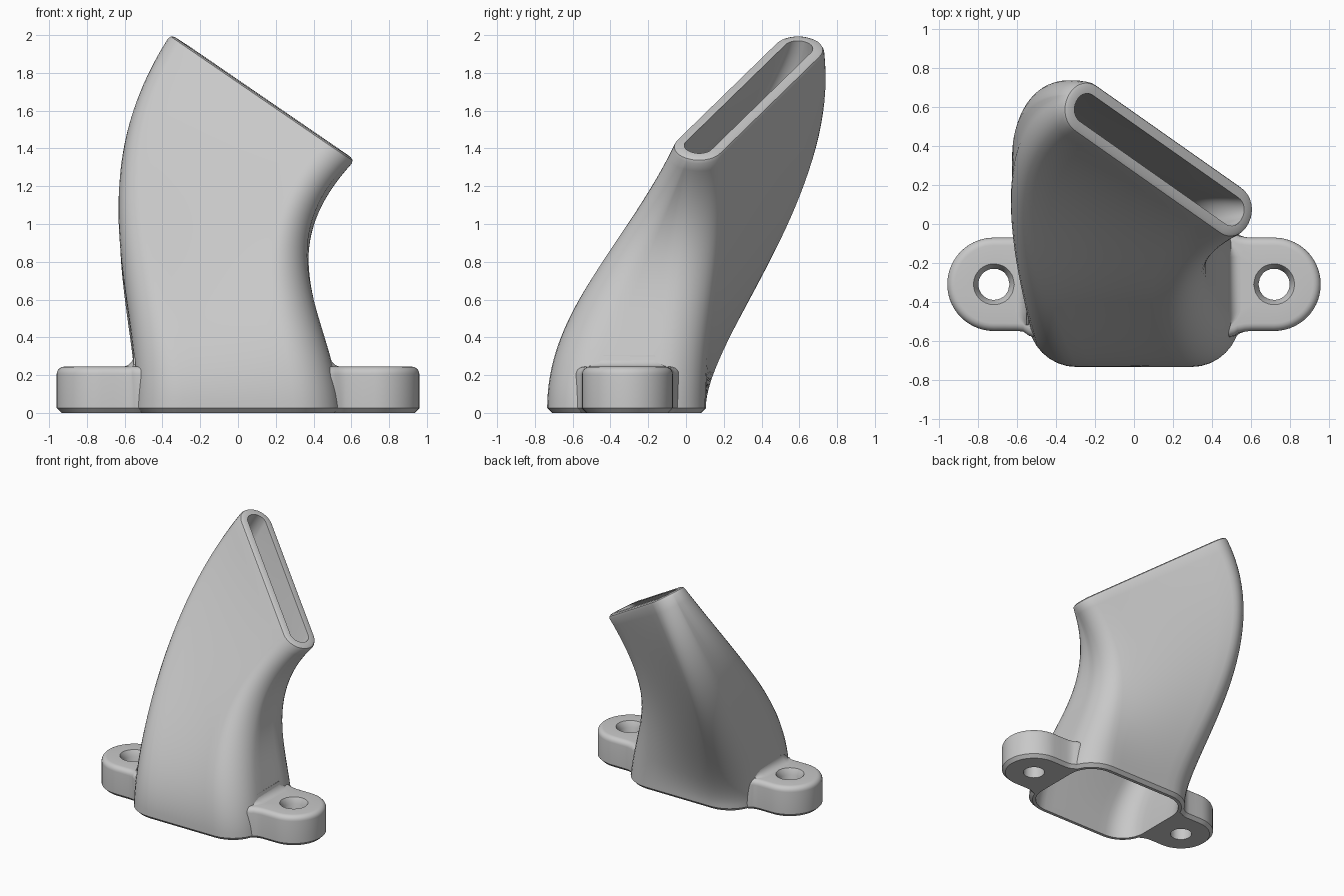
import bpy, bmesh, math
from mathutils import Vector

if "Cube" in bpy.data.objects:
    bpy.data.objects.remove(bpy.data.objects["Cube"])

grey = bpy.data.materials.new("light_grey")
grey.diffuse_color = (0.58, 0.58, 0.58, 1)
grey.use_nodes = True
grey.node_tree.nodes["Principled BSDF"].inputs["Base Color"].default_value = grey.diffuse_color


def finish(name, bm, angle=35):
    bmesh.ops.recalc_face_normals(bm, faces=bm.faces)
    me = bpy.data.meshes.new(name)
    bm.to_mesh(me)
    bm.free()
    me.materials.append(grey)
    ob = bpy.data.objects.new(name, me)
    bpy.context.collection.objects.link(ob)
    bpy.ops.object.select_all(action='DESELECT')
    ob.select_set(True)
    bpy.context.view_layer.objects.active = ob
    bpy.ops.object.shade_smooth_by_angle(angle=math.radians(angle))
    return ob


def bridge_rings(rings, closed=True):
    """Skin a sequence of equal rings; closed joins last to first, else cap."""
    bm = bmesh.new()
    vs = [[bm.verts.new(p) for p in ring] for ring in rings]
    n = len(vs[0])
    for a, b in zip(vs, vs[1:] + vs[:1] if closed else vs[1:]):
        for i in range(n):
            j = (i + 1) % n
            bm.faces.new((a[i], a[j], b[j], b[i]))
    if not closed:
        bm.faces.new(vs[0])
        bm.faces.new(vs[-1])
    return bm


def rounded_rect(a, b, r, arc=8, long=8, short=4):
    """Rounded rectangle outline with a fixed point count."""
    corners = []
    for k, (sx, sy) in enumerate([(1, 1), (-1, 1), (-1, -1), (1, -1)]):
        c = Vector((sx * (a - r), sy * (b - r)))
        corners.append([c + r * Vector((math.cos(t), math.sin(t)))
                        for t in (math.pi / 2 * (k + i / arc) for i in range(arc + 1))])
    pts = []
    for k in range(4):
        pts += corners[k]
        p, q = corners[k][-1], corners[(k + 1) % 4][0]
        n = long if k % 2 == 0 else short
        pts += [p.lerp(q, i / n) for i in range(1, n)]
    return pts


# Duct: inlet outline on the ground, slanted slot outlet
BASE_A, BASE_B, BASE_R = 0.545, 0.42, 0.25
TIP_A, TIP_B, TIP_R = 0.657, 0.138, 0.133
tip_centre = Vector((0.13, 0.331, 1.672))
tip_normal = Vector((0.56, -0.02, 0.83)).normalized()
tip_u = Vector((0.715, -0.503, -0.49)).normalized()
tip_v = tip_normal.cross(tip_u).normalized()


def base_ring(d, z):
    return [Vector((p.x, p.y - 0.315, z))
            for p in rounded_rect(BASE_A - d, BASE_B - d, BASE_R - d)]


def tip_ring(d, drop):
    return [tip_centre - tip_normal * drop + tip_u * p.x + tip_v * p.y
            for p in rounded_rect(TIP_A - d, TIP_B - d, TIP_R - d)]


LEFT_END, RIGHT_END = Vector((1.5, 0, 2.38)), Vector((1.3, 0, 1.4))


def loft(start, end, steps=36):
    """Curved paths that leave the inlet upright and meet the slot squarely."""
    rings = []
    for s in range(steps + 1):
        t = s / steps
        h01 = t * t * (3 - 2 * t)
        h10 = t * (1 - t) ** 2
        h11 = t * t * (t - 1)
        ring = []
        for p, q in zip(start, end):
            right = (1 + p.x / BASE_A) / 2
            front = (1 - (p.y + 0.315) / BASE_B) / 2
            lift = (0.97 + front) * (1 - right) + (1.4 + 0.1 * front) * right
            m0 = Vector((0.1 - 0.26 * right, 0, lift))
            m1 = LEFT_END.lerp(RIGHT_END, right)
            m1.y = 0.77 * front - 0.35 * (1 - front) * (1 - right)
            ring.append(p * (1 - h01) + q * h01 + m0 * h10 + m1 * h11)
        rings.append(ring)
    return rings


outer = loft(base_ring(0, 0.025), tip_ring(0, 0.025))
inner = loft(base_ring(0.05, 0), tip_ring(0.06, 0))
lip = [tip_ring(0.007, 0.008), tip_ring(0.022, 0)]
finish("duct", bridge_rings([base_ring(0.025, 0)] + outer + lip + inner[::-1]))

# Mounting tabs with a bolt hole and flared root
HX, HY, R, TOP = 0.72, -0.31, 0.24, 0.245


def tab_outline():
    half = [(R * math.cos(t) + HX, R * math.sin(t))
            for t in (math.pi / 2 * i / 14 for i in range(15))]
    half += [(0.66, R), (0.60, R), (0.57, 0.243), (0.548, 0.251),
             (0.53, 0.264), (0.503, 0.272), (0.503, 0.2), (0.503, 0.1)]
    return half + [(0.503, 0)] + [(x, -y) for x, y in half[:0:-1]]


def tab_ring(d, z, side):
    k = (R - d) / R
    lean = -0.07 if side > 0 else 0.05
    ring = []
    for x, y in tab_outline():
        # the root follows the lean of the duct wall
        px = HX + (x - HX) * k if x > HX else x + (lean * z if x < 0.55 else 0)
        ring.append(Vector((side * px, HY + y * k, z)))
    return ring


def hole_ring(r, z, side):
    ring = []
    for x, y in tab_outline():
        v = Vector((x - HX, y)).normalized() * r
        ring.append(Vector((side * (HX + v.x), HY + v.y, z)))
    return ring


def root_fillet(name, side, x0):
    """Concave strip between tab top and duct wall, fading at both ends."""
    rings = []
    for y, rad in ((-0.52, 0.012), (-0.49, 0.04), (-0.45, 0.06),
                   (-0.17, 0.06), (-0.13, 0.04), (-0.1, 0.012)):
        prof = [(x0 - 0.01, TOP - 0.01), (x0 - 0.01, TOP + rad)]
        prof += [(x0 + rad * (1 - math.cos(t)), TOP + rad * (1 - math.sin(t)))
                 for t in (math.pi / 2 * i / 8 for i in range(9))]
        prof.append((x0 + rad, TOP - 0.01))
        rings.append([Vector((side * x, y, z)) for x, z in prof])
    finish(name, bridge_rings(rings, closed=False))


for word, side, x0 in (("left", -1, 0.553), ("right", 1, 0.487)):
    rings = [tab_ring(0.025, 0, side), tab_ring(0, 0.025, side)]
    for i in range(6):
        t = math.pi / 2 * i / 5
        rings.append(tab_ring(0.04 * (1 - math.cos(t)), TOP - 0.04 + 0.04 * math.sin(t), side))
    # countersunk bolt hole
    rings += [hole_ring(0.105, TOP, side), hole_ring(0.08, TOP - 0.045, side),
              hole_ring(0.08, 0, side)]
    finish(word + "_mounting_tab", bridge_rings(rings))
    root_fillet(word + "_tab_fillet", side, x0)
